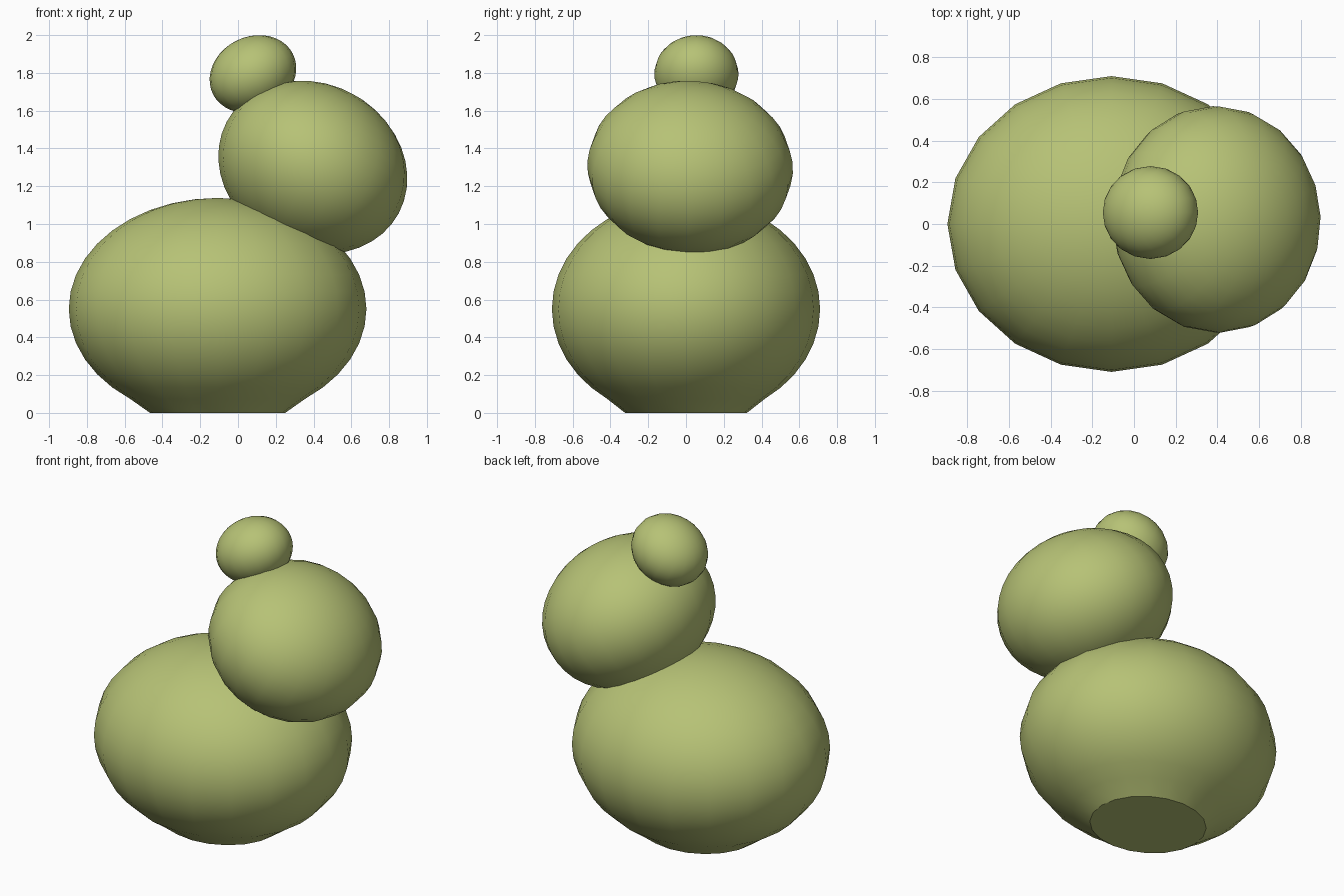
import bpy, bmesh
from math import radians
from mathutils import Matrix, Vector, Euler

if "Cube" in bpy.data.objects:
    bpy.data.objects.remove(bpy.data.objects["Cube"])

stone = bpy.data.materials.new("olive_stone")
stone.diffuse_color = (0.47, 0.54, 0.18, 1)
stone.use_nodes = True
stone.node_tree.nodes["Principled BSDF"].inputs["Base Color"].default_value = stone.diffuse_color


def pebble(name, centre, radii, tilt=(0, 0, 0), flat_below=None):
    """Squashed 20-sided sphere, optionally flattened onto the ground."""
    bm = bmesh.new()
    bmesh.ops.create_uvsphere(bm, u_segments=20, v_segments=20, radius=1)
    rot = Euler([radians(a) for a in tilt]).to_matrix().to_4x4()
    bm.transform(Matrix.Translation(Vector(centre)) @ rot @ Matrix.Diagonal((*radii, 1)))
    if flat_below is not None:
        # Drop the lowest rings to the ground and fill one flat foot
        low = [f for f in bm.faces if all(v.co.z < flat_below for v in f.verts)]
        bmesh.ops.delete(bm, geom=low, context='FACES')
        for v in bm.verts:
            if v.co.z < flat_below:
                v.co.z = 0
        bmesh.ops.holes_fill(bm, edges=[e for e in bm.edges if e.is_boundary], sides=0)
    bmesh.ops.recalc_face_normals(bm, faces=bm.faces)
    mesh = bpy.data.meshes.new(name)
    bm.to_mesh(mesh)
    bm.free()
    mesh.materials.append(stone)
    ob = bpy.data.objects.new(name, mesh)
    bpy.context.collection.objects.link(ob)
    bpy.ops.object.select_all(action='DESELECT')
    ob.select_set(True)
    bpy.context.view_layer.objects.active = ob
    bpy.ops.object.shade_smooth_by_angle(angle=radians(30))
    return ob


# Wide bottom stone with flat foot, leaning middle stone, small top stone
pebble("bottom_stone", (-0.108, 0, 0.55), (0.788, 0.71, 0.588), flat_below=0.04)
pebble("middle_stone", (0.396, 0.022, 1.30), (0.516, 0.545, 0.442), (-4, 28, 0))
pebble("top_stone", (0.079, 0.055, 1.794), (0.237, 0.223, 0.197), (0, -27, 0))
